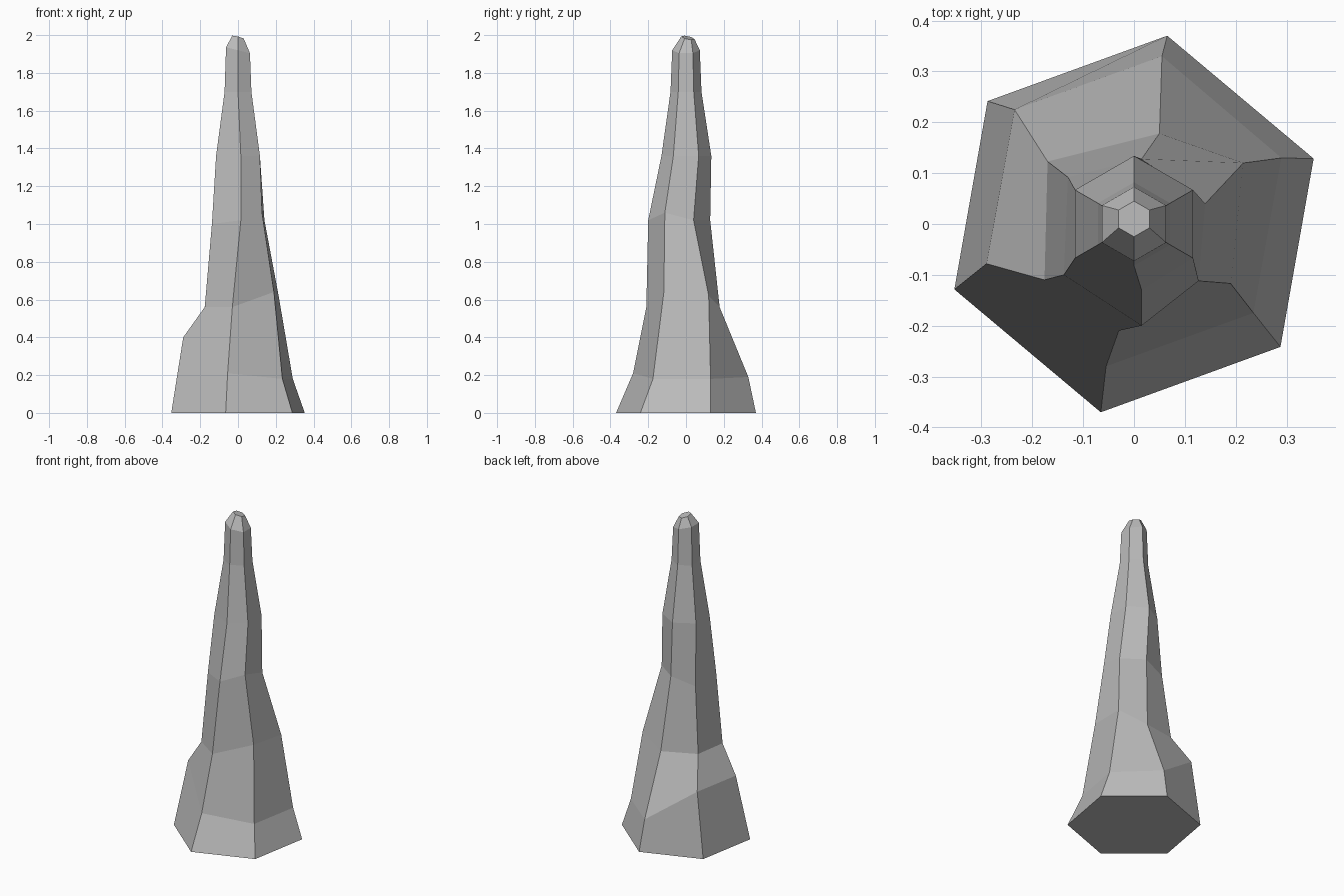
import bpy
import bmesh
from math import cos, sin, radians

default = bpy.data.objects.get("Cube")
if default:
    bpy.data.objects.remove(default, do_unlink=True)

# Plain grey stone
stone = bpy.data.materials.new("grey_stone")
stone.use_nodes = True
grey = (0.5, 0.5, 0.5, 1)
stone.diffuse_color = grey
shader = stone.node_tree.nodes["Principled BSDF"]
shader.inputs["Base Color"].default_value = grey
shader.inputs["Roughness"].default_value = 0.9


def hexagon(radius, height, start=90, centre_y=0, slope_x=0, slope_y=0):
    """Six-sided ring, optionally tilted, running clockwise from the back."""
    points = []
    for side in range(6):
        angle = radians(start - side * 60)
        x, y = radius * cos(angle), radius * sin(angle) + centre_y
        points.append((x, y, height + slope_x * x + slope_y * y))
    return points


# Irregular rings of the flared foot and the waist
foot = [(.055, .33, .19), (.29, .13, .18), (.235, -.175, .18),
        (-.055, -.28, .21), (-.29, -.078, .4), (-.235, .225, .4)]
shoulder = [(.05, .178, .56), (.215, .12, .62), (.19, -.117, .64),
            (-.03, -.21, .56), (-.176, -.11, .56), (-.17, .123, .58)]
waist = [(.015, .128, 1.02), (.14, .04, 1.02), (.127, -.112, 1.06),
         (.015, -.2, 1.02), (-.138, -.1, 1.0), (-.13, .092, .98)]

# Regular rings of the neck and the tilted blunt tip
neck = hexagon(.134, 1.36)
neck[3] = (.015, -.13, 1.36)
rings = [hexagon(.376, 0, start=80), foot, shoulder, waist, neck,
         hexagon(.082, 1.7), hexagon(.073, 1.92, slope_x=-.25),
         hexagon(.035, 1.988, centre_y=.01, slope_x=-.25, slope_y=-.2)]

# Skin the rings together and cap both ends
bm = bmesh.new()
loops = [[bm.verts.new(point) for point in ring] for ring in rings]
for lower, upper in zip(loops, loops[1:]):
    for i in range(6):
        j = (i + 1) % 6
        bm.faces.new((lower[j], lower[i], upper[i], upper[j]))
bm.faces.new(loops[0])
bm.faces.new(reversed(loops[-1]))
bmesh.ops.recalc_face_normals(bm, faces=bm.faces[:])

mesh = bpy.data.meshes.new("rock_spire")
bm.to_mesh(mesh)
bm.free()
mesh.materials.append(stone)
spire = bpy.data.objects.new("rock_spire", mesh)
bpy.context.collection.objects.link(spire)
